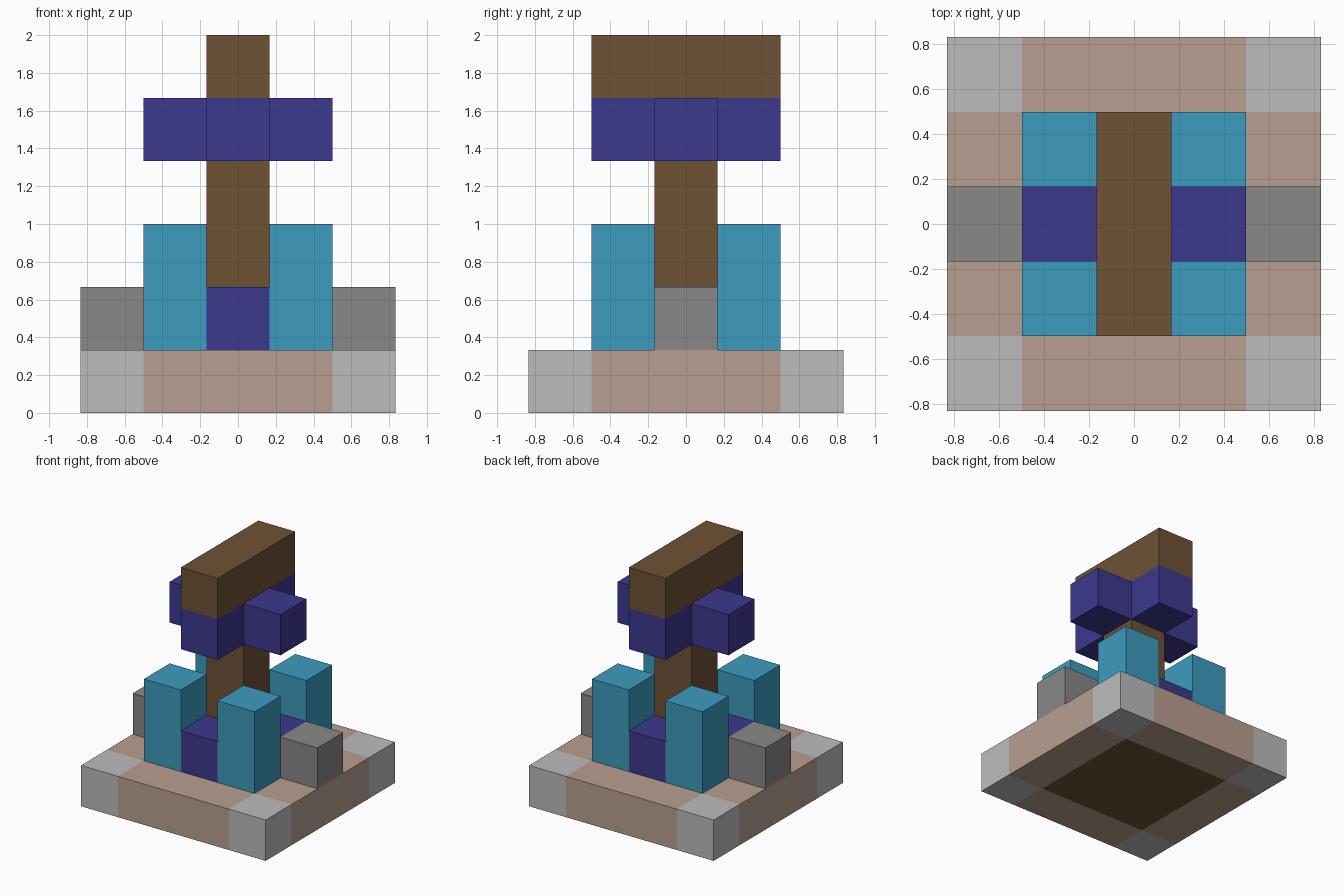
import bpy, bmesh
from mathutils import Vector

cube = bpy.data.objects.get("Cube")
if cube:
    bpy.data.objects.remove(cube)

U = 1 / 3  # one block


def material(name, *rgb):
    linear = [((c / 255 + 0.055) / 1.055) ** 2.4 for c in rgb] + [1.0]
    m = bpy.data.materials.new(name)
    m.use_nodes = True
    m.diffuse_color = linear
    bsdf = next(n for n in m.node_tree.nodes if n.type == 'BSDF_PRINCIPLED')
    bsdf.inputs["Base Color"].default_value = linear
    return m


light_grey = material("light_grey", 188, 188, 188)
clay = material("clay", 185, 159, 145)
brown = material("brown", 110, 82, 53)
indigo = material("indigo", 60, 56, 141)
cyan = material("cyan", 60, 156, 191)
grey = material("grey", 136, 136, 136)


def add_object(name, bm, *mats):
    bmesh.ops.recalc_face_normals(bm, faces=bm.faces)
    mesh = bpy.data.meshes.new(name)
    bm.to_mesh(mesh)
    bm.free()
    for m in mats:
        mesh.materials.append(m)
    obj = bpy.data.objects.new(name, mesh)
    bpy.context.collection.objects.link(obj)


def block(name, mat, x, y, bottom, size=(1, 1, 1)):
    """Box centred on x, y and standing on bottom, all in block units."""
    bm = bmesh.new()
    bmesh.ops.create_cube(bm, size=U)
    bmesh.ops.scale(bm, vec=size, verts=bm.verts)
    bmesh.ops.translate(bm, vec=Vector((x, y, bottom + size[2] / 2)) * U, verts=bm.verts)
    add_object(name, bm, mat)


# Base slab: corners, edges and middle are coloured by position
bm = bmesh.new()
bmesh.ops.create_grid(bm, x_segments=5, y_segments=5, size=2.5 * U)
top = bmesh.ops.extrude_face_region(bm, geom=bm.faces[:], use_keep_orig=True)["geom"]
bmesh.ops.translate(bm, vec=(0, 0, U),
                    verts=[v for v in top if isinstance(v, bmesh.types.BMVert)])
for f in bm.faces:
    c = f.calc_center_median()
    f.material_index = (abs(c.x) > 0.5) + (abs(c.y) > 0.5)
add_object("base_slab", bm, brown, clay, light_grey)

# Central column, crosspiece and top beam
block("column", brown, 0, 0, 1, (1, 1, 3))
block("cross_beam", indigo, 0, 0, 4, (1, 3, 1))
block("top_beam", brown, 0, 0, 5, (1, 3, 1))

# Parts mirrored left to right and front to back
for s, side in ((1, "left"), (-1, "right")):
    block(side + "_cross_arm", indigo, s, 0, 4)
    block(side + "_foot", indigo, s, 0, 1)
    block(side + "_step", grey, 2 * s, 0, 1)
    for t, end in ((-1, "front"), (1, "back")):
        block(f"{end}_{side}_post", cyan, s, t, 1, (1, 1, 2))
for t, end in ((-1, "front"), (1, "back")):
    block(end + "_foot", indigo, 0, t, 1)
